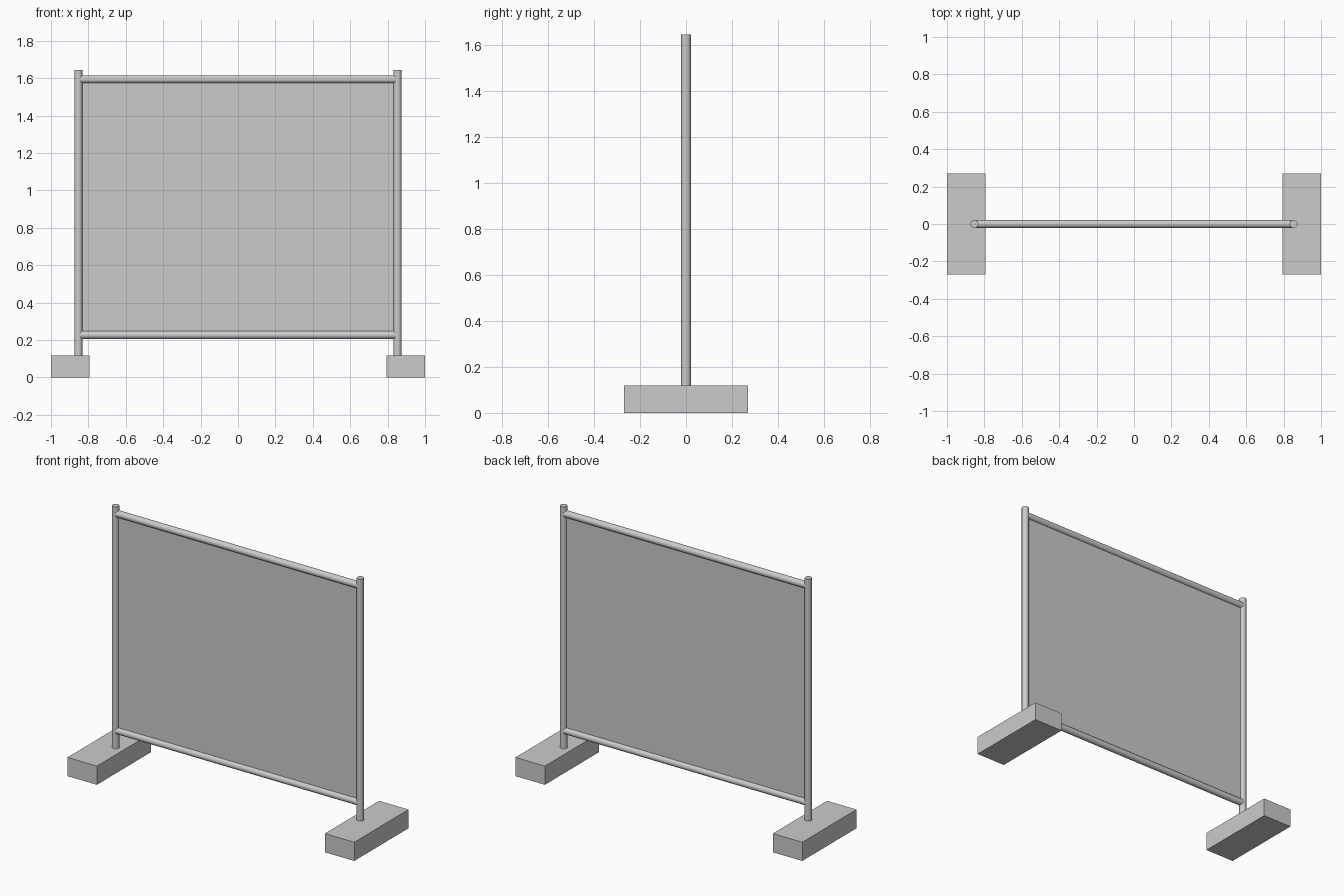
import bpy
from math import pi

if "Cube" in bpy.data.objects:
    bpy.data.objects.remove(bpy.data.objects["Cube"])


def box(name, loc, size):
    bpy.ops.mesh.primitive_cube_add(size=1, location=loc)
    o = bpy.context.object
    o.name = name
    o.scale = size
    bpy.ops.object.transform_apply(location=False, rotation=False, scale=True)
    return o


def tube(name, loc, radius, length, rot=(0, 0, 0)):
    bpy.ops.mesh.primitive_cylinder_add(vertices=16, radius=radius, depth=length,
                                        location=loc, rotation=rot)
    o = bpy.context.object
    o.name = name
    bpy.ops.object.shade_smooth_by_angle()
    return o


# Block feet and upright posts, mirrored left and right
for side, s in (("left", -1), ("right", 1)):
    box(f"{side}_foot", (s * 0.8975, 0, 0.059), (0.205, 0.54, 0.118))
    tube(f"{side}_post", (s * 0.853, 0, 0.8805), 0.0213, 1.525)

# Horizontal rails along the top and bottom of the panel
for name, z in (("bottom_rail", 0.227), ("top_rail", 1.594)):
    tube(name, (0, 0, z), 0.0213, 1.69, (0, pi / 2, 0))

# Thin panel stretched between posts and rails
box("screen_panel", (0, 0, 0.9105), (1.68, 0.006, 1.367))
